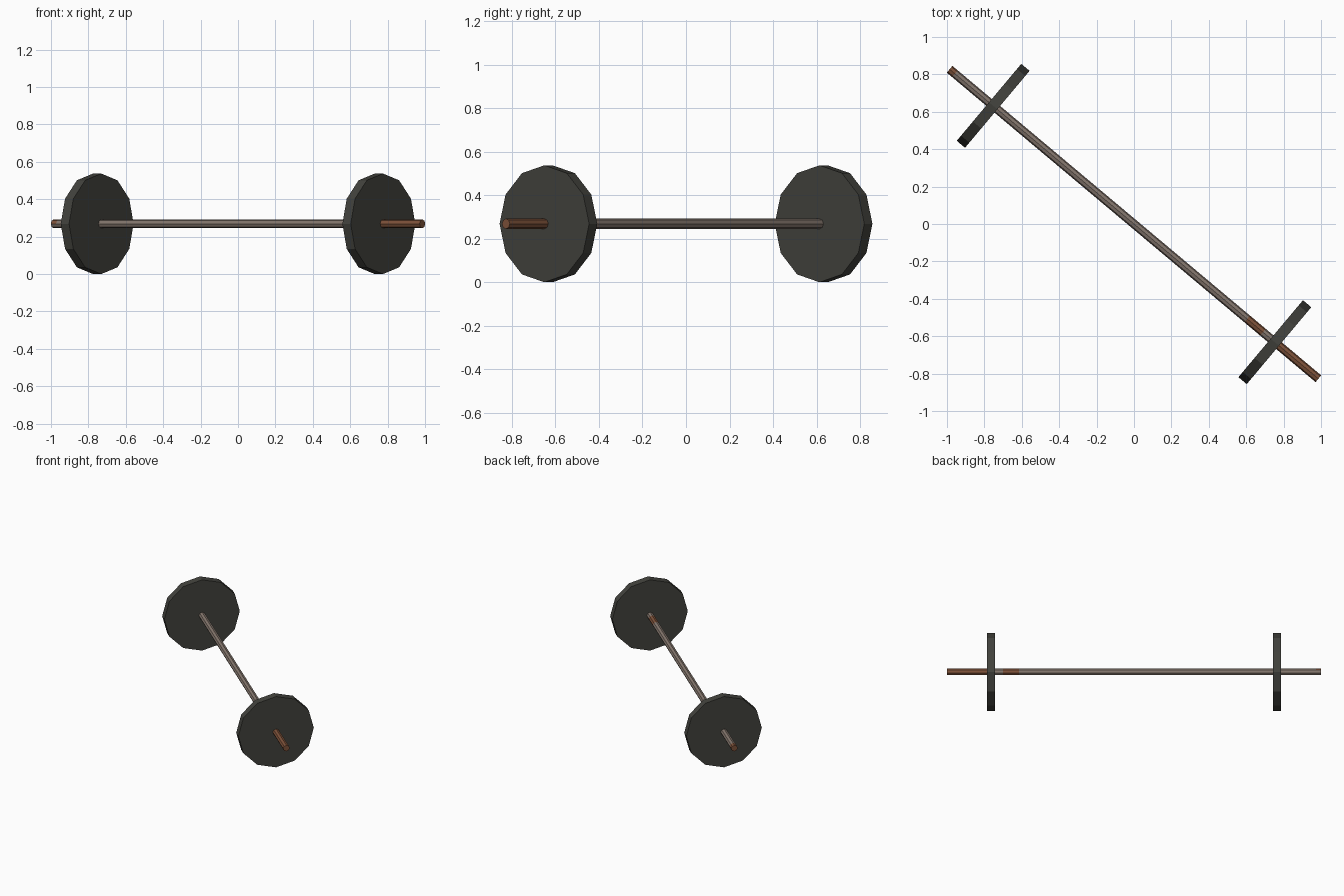
import bpy, bmesh, math
from mathutils import Matrix, Vector

cube = bpy.data.objects.get("Cube")
if cube:
    bpy.data.objects.remove(cube, do_unlink=True)

HEIGHT = 0.2685       # bar axis height, equal to the plate radius
HALF_BAR = 1.287
TURN = math.radians(-40)


def material(name, rgb):
    m = bpy.data.materials.new(name)
    m.use_nodes = True
    color = (*rgb, 1)
    m.diffuse_color = color
    bsdf = m.node_tree.nodes["Principled BSDF"]
    bsdf.inputs["Base Color"].default_value = color
    bsdf.inputs["Roughness"].default_value = 0.8
    return m


steel = material("worn_steel", (0.235, 0.185, 0.155))
rust = material("rust", (0.21, 0.085, 0.042))
iron = material("dark_iron", (0.055, 0.055, 0.047))


def cylinder(name, sides, radius, length, offset, materials, cuts=(), rule=None):
    """Cylinder along local x, cut into bands and turned with the whole bar."""
    bm = bmesh.new()
    bmesh.ops.create_cone(bm, cap_ends=True, segments=sides, radius1=radius,
                          radius2=radius, depth=length,
                          matrix=Matrix.Rotation(math.pi / 2, 4, "Y"))
    for x in cuts:
        bmesh.ops.bisect_plane(bm, geom=bm.verts[:] + bm.edges[:] + bm.faces[:],
                               plane_co=(x, 0, 0), plane_no=(1, 0, 0))
    bm.normal_update()
    if rule:
        for f in bm.faces:
            f.material_index = rule(f.calc_center_median(), f.normal)
    mesh = bpy.data.meshes.new(name)
    bm.to_mesh(mesh)
    bm.free()
    for m in materials:
        mesh.materials.append(m)
    obj = bpy.data.objects.new(name, mesh)
    bpy.context.collection.objects.link(obj)
    turn = Matrix.Rotation(TURN, 4, "Z")
    obj.location = turn @ Vector((offset, 0, 0)) + Vector((0, 0, HEIGHT))
    obj.rotation_euler.z = TURN
    return obj


# Rust covers one sleeve, a patch inside its plate, and the other tip's upper side
def rusty(center, normal):
    sleeve = center.x > 0.98
    patch = 0.79 < center.x < 0.9
    tip = center.x < -1.25 and normal.z > -0.1
    return int(sleeve or patch or tip)


cylinder("bar", 8, 0.0235, 2 * HALF_BAR, 0, (steel, rust),
         cuts=(-1.25, 0.79, 0.9, 0.98), rule=rusty)

# Weight plates
for side, x in (("left", 0.983), ("right", -0.983)):
    cylinder(side + "_plate", 12, HEIGHT, 0.058, x, (iron,))
